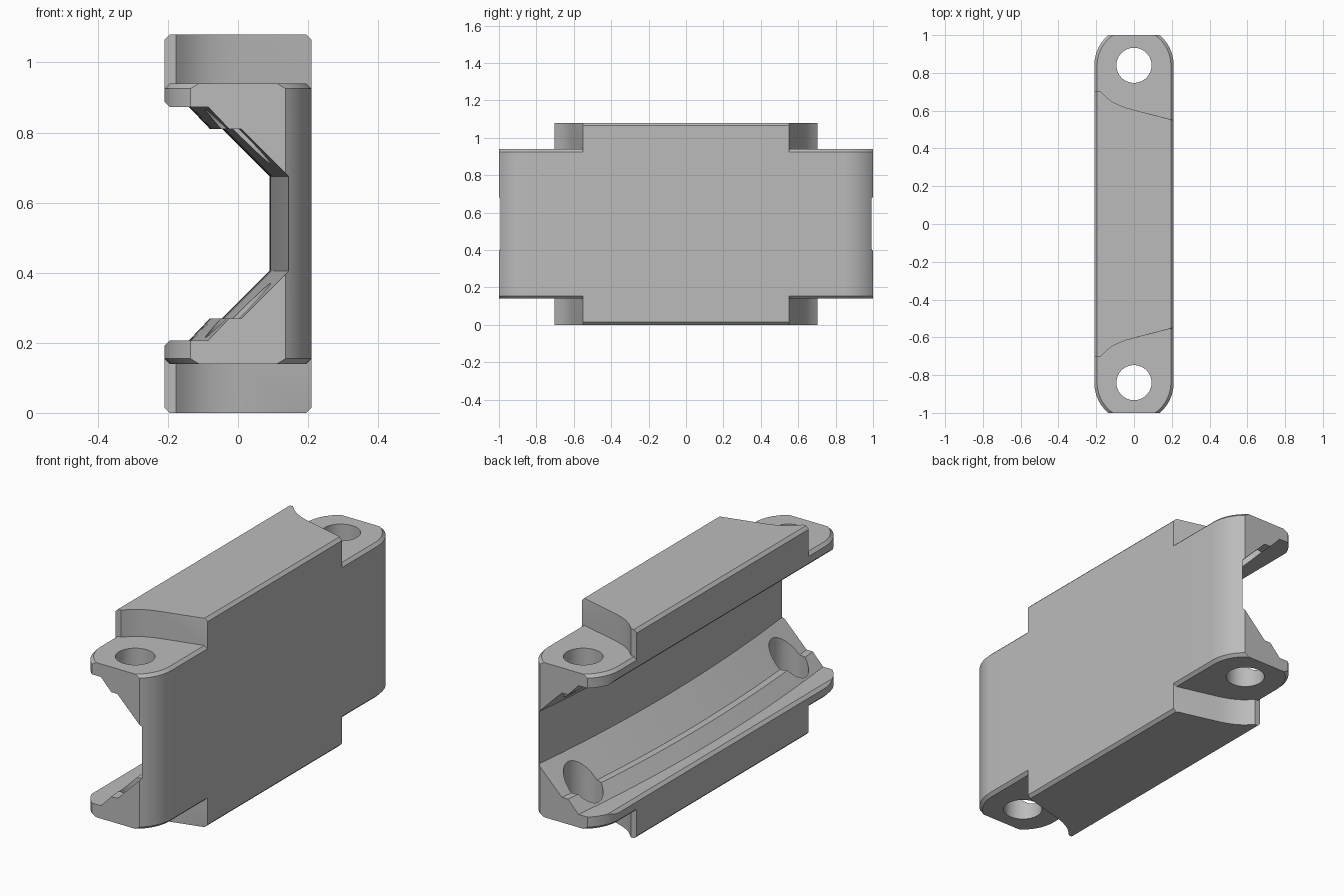
import bpy, bmesh, math
from mathutils import Vector

old = bpy.data.objects.get("Cube")
if old:
    bpy.data.objects.remove(old, do_unlink=True)

HEIGHT = 1.08      # overall height
HALF = 0.21        # half thickness
HOLE_Y = 0.84      # screw hole and end rounding centre
BEVEL = 0.015

grey = bpy.data.materials.new("plain grey")
grey.use_nodes = True
colour = (0.5, 0.5, 0.5, 1)
grey.diffuse_color = colour
grey.node_tree.nodes["Principled BSDF"].inputs["Base Color"].default_value = colour


def loft(name, rings):
    """Closed solid through rings of equal point count."""
    bm = bmesh.new()
    loops = [[bm.verts.new(p) for p in ring] for ring in rings]
    n = len(loops[0])
    for a, b in zip(loops, loops[1:]):
        for i in range(n):
            j = (i + 1) % n
            bm.faces.new((a[i], a[j], b[j], b[i]))
    bm.faces.new(loops[0][::-1])
    bm.faces.new(loops[-1])
    bmesh.ops.recalc_face_normals(bm, faces=bm.faces)
    mesh = bpy.data.meshes.new(name)
    bm.to_mesh(mesh)
    bm.free()
    mesh.materials.append(grey)
    obj = bpy.data.objects.new(name, mesh)
    bpy.context.collection.objects.link(obj)
    return obj


def combine(target, tool, operation):
    mod = target.modifiers.new(operation.lower(), 'BOOLEAN')
    mod.operation = operation
    mod.solver = 'EXACT'
    mod.object = tool
    tool.hide_render = True
    bpy.context.view_layer.objects.active = target
    bpy.ops.object.modifier_apply(modifier=mod.name)
    bpy.data.objects.remove(tool, do_unlink=True)


def rounded_plan(r, z, steps=14):
    """Round-ended outline cut flat at y = +-1."""
    a0 = math.asin((1 - HOLE_Y) / r)
    quarter = [(r * math.cos(a0 * i / steps), HOLE_Y + r * math.sin(a0 * i / steps))
               for i in range(steps + 1)]
    half = quarter + [(-x, y) for x, y in reversed(quarter)]
    return [(x, y, z) for x, y in half] + [(-x, -y, z) for x, y in half]


# Main body with rounded ends and screw lugs
body = loft("bracket_body", [
    rounded_plan(HALF - BEVEL, 0.14), rounded_plan(HALF, 0.14 + BEVEL),
    rounded_plan(HALF, 0.94 - BEVEL), rounded_plan(HALF - BEVEL, 0.94)])

# Taller centre block, hollowed around the screw heads
edge = [(0.21, 0.55), (0.195, 0.554), (0.0, 0.604), (-0.04, 0.615), (-0.075, 0.628),
        (-0.105, 0.642), (-0.135, 0.662), (-0.16, 0.685), (-0.177, 0.703), (-0.195, 0.703),
        (-0.21, 0.703)]


def block_plan(half, z):
    pts = edge + [(x, -y) for x, y in reversed(edge)]
    # pull the outer side points in for the bevel
    return [(x * half / HALF if abs(x) > 0.2 else max(-half + 0.003, min(half - 0.003, x)), y, z)
            for x, y in pts]


block = loft("centre_block", [
    block_plan(HALF - BEVEL, 0), block_plan(HALF, BEVEL),
    block_plan(HALF, HEIGHT - BEVEL), block_plan(HALF - BEVEL, HEIGHT)])
combine(body, block, 'UNION')


# Stepped channel in the open side, gently bowed along its length
def channel_section(y):
    s = 0.055 * (y * y - 1)
    low = [(-0.5, 0.192), (-HALF, 0.192), (-0.195, 0.207), (-0.085 + s, 0.207),
           (-0.025 + s, 0.27), (0.01 + s, 0.27), (0.145 + s, 0.405)]
    pts = low + [(x, HEIGHT - z) for x, z in reversed(low)]
    return [(x, y, z) for x, z in pts]


channel = loft("channel_cutter", [channel_section(-1.05 + 2.1 * i / 28) for i in range(29)])
combine(body, channel, 'DIFFERENCE')

# Screw holes through both lugs at each end
for side in (-1, 1):
    ring = [(0.093 * math.cos(t * math.tau / 40), side * HOLE_Y + 0.093 * math.sin(t * math.tau / 40))
            for t in range(40)]
    hole = loft("hole_cutter", [[(x, y, z) for x, y in ring] for z in (-0.1, 1.2)])
    combine(body, hole, 'DIFFERENCE')

# Smooth curved walls, crisp edges
bpy.ops.object.select_all(action='DESELECT')
body.select_set(True)
bpy.context.view_layer.objects.active = body
bpy.ops.object.shade_smooth_by_angle(angle=math.radians(25))
